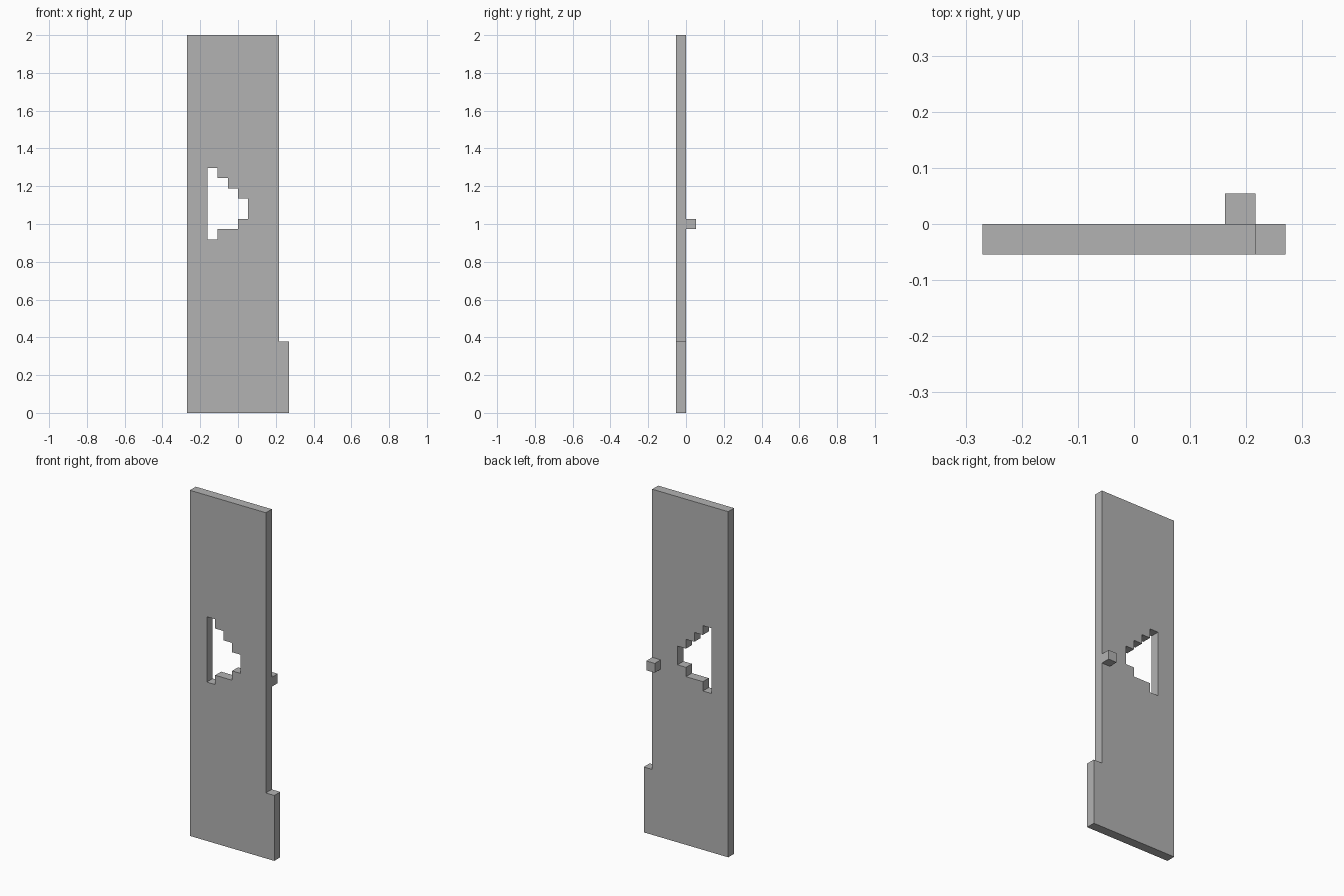
import bpy, bmesh
from mathutils import Vector

if "Cube" in bpy.data.objects:
    bpy.data.objects.remove(bpy.data.objects["Cube"])

U = 2 / 37  # grid unit: the panel is 37 units tall and 10 wide

grey = bpy.data.materials.new("grey")
grey.diffuse_color = (0.45, 0.45, 0.45, 1)
grey.use_nodes = True
grey.node_tree.nodes["Principled BSDF"].inputs["Base Color"].default_value = grey.diffuse_color

# Outlines in grid units (column, row)
PANEL = [(0, 0), (10, 0), (10, 7), (9, 7), (9, 37), (0, 37)]
WINDOW = [(2, 17), (3, 17), (3, 18), (5, 18), (5, 19), (6, 19), (6, 21),
          (5, 21), (5, 22), (4, 22), (4, 23), (3, 23), (3, 24), (2, 24)]
KNOB = [(8, 18), (9, 18), (9, 19), (8, 19)]


def slab(name, loops, y0, y1):
    """Fill the outlines (later ones are holes) and extrude from y0 to y1."""
    bm = bmesh.new()
    for loop in loops:
        vs = [bm.verts.new(((c - 5) * U, y0 * U, r * U)) for c, r in loop]
        for a, b in zip(vs, vs[1:] + vs[:1]):
            bm.edges.new((a, b))
    bmesh.ops.triangle_fill(bm, edges=bm.edges[:], use_beauty=True,
                            normal=Vector((0, -1, 0)))
    ext = bmesh.ops.extrude_face_region(bm, geom=bm.faces[:],
                                        use_keep_orig=True)
    moved = [g for g in ext["geom"] if isinstance(g, bmesh.types.BMVert)]
    bmesh.ops.translate(bm, verts=moved, vec=(0, (y1 - y0) * U, 0))
    bmesh.ops.recalc_face_normals(bm, faces=bm.faces[:])
    mesh = bpy.data.meshes.new(name)
    bm.to_mesh(mesh)
    bm.free()
    mesh.materials.append(grey)
    obj = bpy.data.objects.new(name, mesh)
    bpy.context.collection.objects.link(obj)
    return obj


# Flat panel with the stepped opening
slab("door_panel", [PANEL, WINDOW], -1, 0)

# Small cube knob on the back
slab("door_knob", [KNOB], 0, 1)
